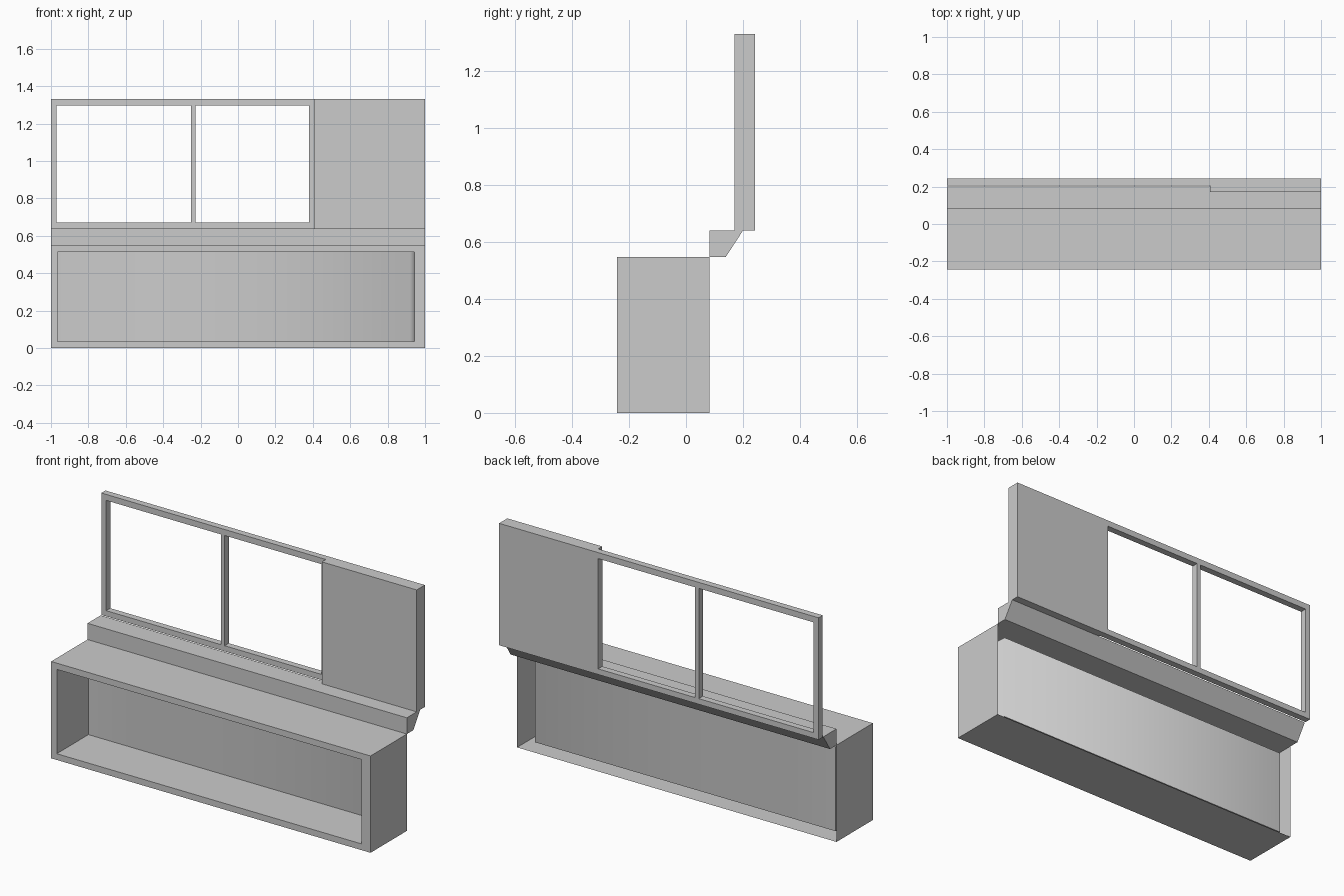
import bpy, bmesh
from mathutils import Vector

if "Cube" in bpy.data.objects:
    bpy.data.objects.remove(bpy.data.objects["Cube"])

BACK = 0.243      # half depth of the whole model
BOX_BACK = 0.082  # rear of the lower cabinet


def finish(name, bm):
    mesh = bpy.data.meshes.new(name)
    bm.to_mesh(mesh)
    bm.free()
    obj = bpy.data.objects.new(name, mesh)
    bpy.context.collection.objects.link(obj)
    return obj


def add_box(bm, lo, hi):
    lo, hi = Vector(lo), Vector(hi)
    verts = bmesh.ops.create_cube(bm, size=1)["verts"]
    bmesh.ops.scale(bm, vec=hi - lo, verts=verts)
    bmesh.ops.translate(bm, vec=(lo + hi) / 2, verts=verts)


def extrude_all(bm, vec):
    """Turn a flat sheet into a closed solid."""
    ext = bmesh.ops.extrude_face_region(bm, geom=bm.faces[:], use_keep_orig=True)
    verts = [g for g in ext["geom"] if isinstance(g, bmesh.types.BMVert)]
    bmesh.ops.translate(bm, vec=vec, verts=verts)
    bmesh.ops.recalc_face_normals(bm, faces=bm.faces[:])


# Lower cabinet: shell open at the back, with a recess pushed in from the front
bm = bmesh.new()
add_box(bm, (-1, -BACK, 0), (1, BOX_BACK, 0.548))
bm.normal_update()
rear = [f for f in bm.faces if f.normal.y > 0.9]
bmesh.ops.delete(bm, geom=rear, context='FACES_ONLY')
front = next(f for f in bm.faces if f.normal.y < -0.9)
bmesh.ops.inset_region(bm, faces=[front], thickness=0.05, use_boundary=True)
for v in front.verts:
    if v.co.x > 0:
        v.co.x = 0.943
panel = bmesh.ops.extrude_discrete_faces(bm, faces=[front])["faces"][0]
bmesh.ops.translate(bm, vec=(0, 0.283, 0), verts=panel.verts[:])
# The right wall of the recess slants in and blends softly into the panel
soft = [v for v in panel.verts if v.co.x > 0]
for v in soft:
    v.co.x = 0.918
for f in bm.faces:
    f.smooth = True
for e in bm.edges:
    e.smooth = all(v in soft for v in e.verts)
finish("cabinet", bm)

# Ledge: chamfered bar running behind the cabinet top
bm = bmesh.new()
profile = [(BOX_BACK, 0.548), (BOX_BACK, 0.64), (0.2, 0.64), (0.14, 0.548)]
bm.faces.new([bm.verts.new((-1, y, z)) for y, z in profile])
extrude_all(bm, (2, 0, 0))
finish("ledge", bm)

# Window frame: grid of cells with the two openings skipped
bm = bmesh.new()
xs = [-1, -0.97, -0.25, -0.228, 0.38, 0.406]
zs = [0.64, 0.672, 1.296, 1.33]
grid = [[bm.verts.new((x, 0.206, z)) for z in zs] for x in xs]
for i in range(len(xs) - 1):
    for j in range(len(zs) - 1):
        if j == 1 and i in (1, 3):
            continue
        bm.faces.new((grid[i][j], grid[i + 1][j], grid[i + 1][j + 1], grid[i][j + 1]))
extrude_all(bm, (0, BACK - 0.206, 0))
# The end touching the solid panel is left open
ends = [f for f in bm.faces if f.normal.x > 0.9 and f.calc_center_median().x > 0.4]
bmesh.ops.delete(bm, geom=ends, context='FACES')
finish("window_frame", bm)

# Solid wall panel beside the windows
bm = bmesh.new()
add_box(bm, (0.406, 0.17, 0.64), (1, BACK, 1.33))
finish("wall_panel", bm)
